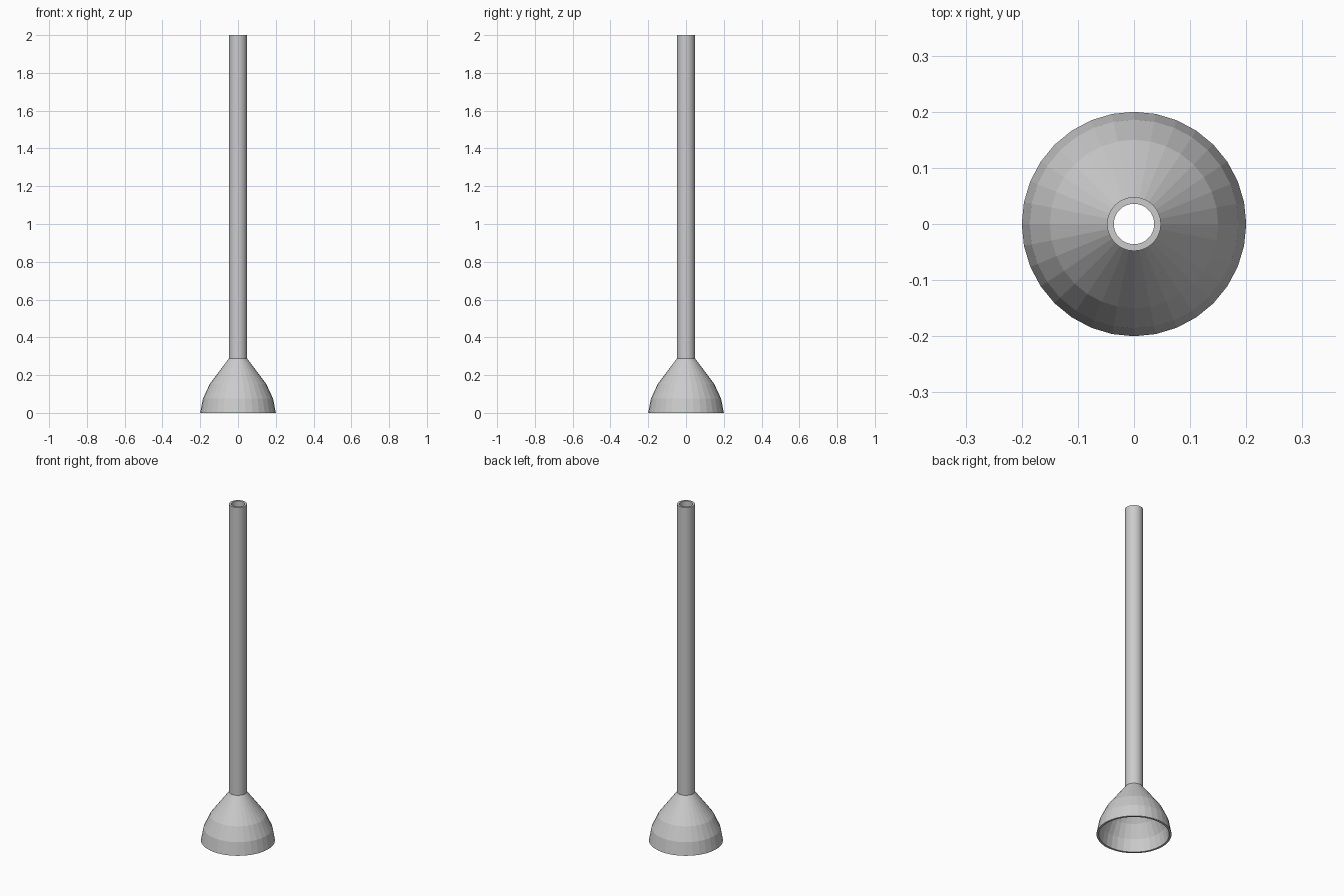
import bpy, bmesh
from math import cos, sin, pi

if "Cube" in bpy.data.objects:
    bpy.data.objects.remove(bpy.data.objects["Cube"])


def lathe(name, profile, sides):
    """Revolve a closed (radius, height) profile around the z axis."""
    bm = bmesh.new()
    rings = [[bm.verts.new((r * cos(2 * pi * i / sides), r * sin(2 * pi * i / sides), z))
              for i in range(sides)] for r, z in profile]
    for k, ring in enumerate(rings):
        nxt = rings[(k + 1) % len(rings)]
        for i in range(sides):
            j = (i + 1) % sides
            bm.faces.new((ring[i], ring[j], nxt[j], nxt[i]))
    bmesh.ops.recalc_face_normals(bm, faces=bm.faces)
    mesh = bpy.data.meshes.new(name)
    bm.to_mesh(mesh)
    bm.free()
    ob = bpy.data.objects.new(name, mesh)
    bpy.context.collection.objects.link(ob)
    return ob


# Long hollow tube, smooth sides with crisp ends
tube = lathe("tube", [(0.048, 0.288), (0.048, 2.0), (0.036, 2.0), (0.036, 0.288)], 32)
bpy.context.view_layer.objects.active = tube
tube.select_set(True)
bpy.ops.object.shade_smooth_by_angle()

# Thin flared bell, faceted and open below
outer = [(0.2, 0.0), (0.186, 0.075), (0.15, 0.152), (0.047, 0.29)]
inner = [(0.037, 0.285), (0.14, 0.146), (0.175, 0.072), (0.188, 0.0)]
lathe("bell", outer + inner, 32)
